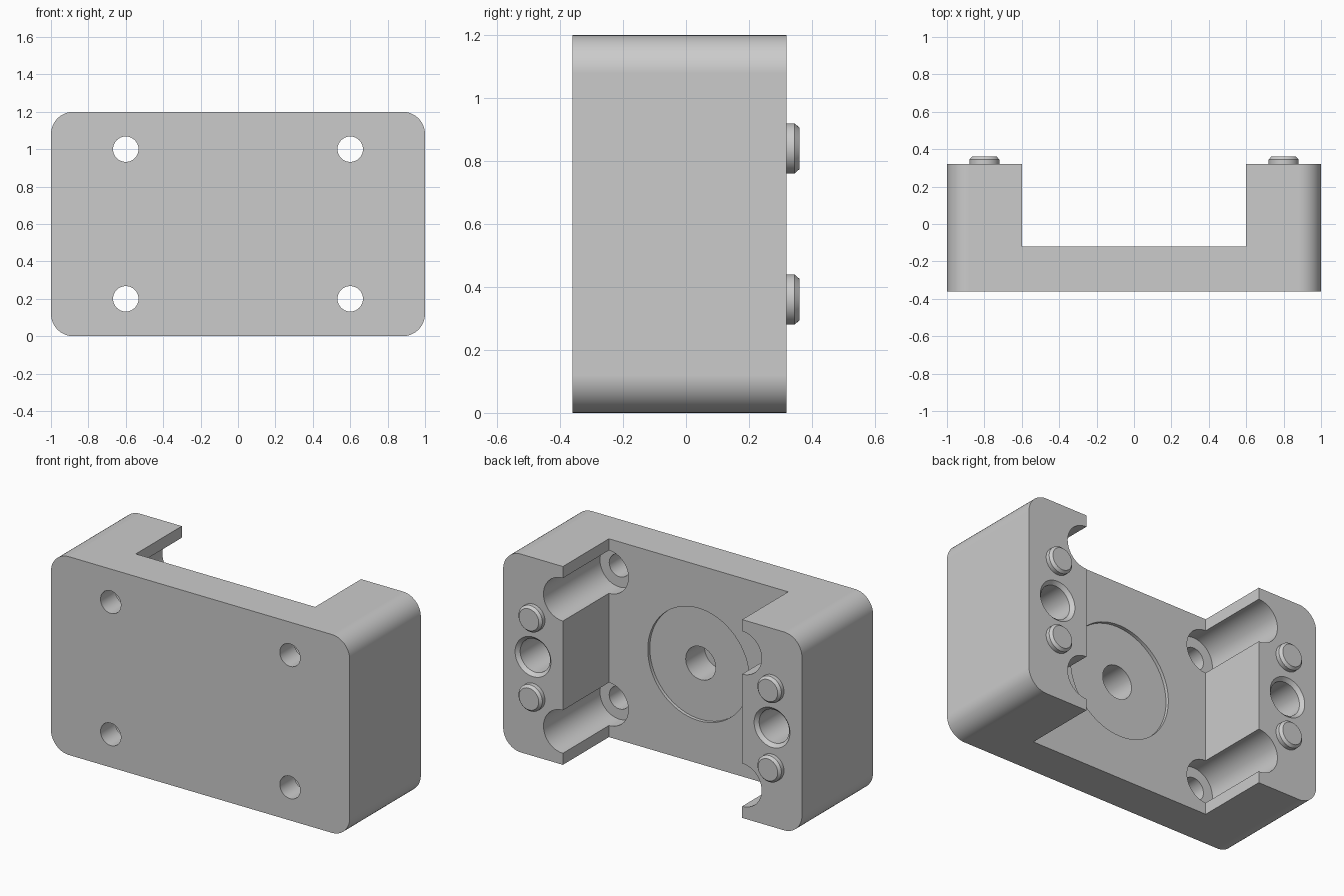
import bpy, bmesh, math
from mathutils import Vector

if "Cube" in bpy.data.objects:
    bpy.data.objects.remove(bpy.data.objects["Cube"], do_unlink=True)

grey = bpy.data.materials.new("light_grey")
grey.use_nodes = True
grey.diffuse_color = (0.6, 0.6, 0.6, 1)
grey.node_tree.nodes["Principled BSDF"].inputs["Base Color"].default_value = (0.6, 0.6, 0.6, 1)

FRONT, BACK, FLOOR = -0.36, 0.32, -0.12   # depth of outer faces and channel floor


def make_object(name, bm):
    bmesh.ops.recalc_face_normals(bm, faces=bm.faces)
    mesh = bpy.data.meshes.new(name)
    bm.to_mesh(mesh)
    bm.free()
    mesh.materials.append(grey)
    obj = bpy.data.objects.new(name, mesh)
    bpy.context.collection.objects.link(obj)
    return obj


def box(name, lo, hi, corner=0):
    """Box between two corners; optional rounding of the edges along y."""
    bm = bmesh.new()
    bmesh.ops.create_cube(bm, size=1)
    lo, hi = Vector(lo), Vector(hi)
    for v in bm.verts:
        v.co = (lo + hi) / 2 + v.co * (hi - lo)
    if corner:
        edges = [e for e in bm.edges if abs(e.verts[0].co.y - e.verts[1].co.y) > 0.1]
        bmesh.ops.bevel(bm, geom=edges, offset=corner, offset_type='OFFSET',
                        segments=12, profile=0.5, affect='EDGES')
    return make_object(name, bm)


def turned(name, x, z, profile, sides=64):
    """Solid of revolution about the y direction; profile is (radius, y) pairs."""
    bm = bmesh.new()
    rings = []
    for r, y in profile:
        rings.append([bm.verts.new((x + r * math.cos(2 * math.pi * i / sides), y,
                                    z + r * math.sin(2 * math.pi * i / sides)))
                      for i in range(sides)])
    for a, b in zip(rings, rings[1:]):
        for i in range(sides):
            j = (i + 1) % sides
            bm.faces.new((a[i], a[j], b[j], b[i]))
    bm.faces.new(rings[0])
    bm.faces.new(rings[-1])
    return make_object(name, bm)


def cut(target, cutter):
    bpy.context.view_layer.objects.active = target
    mod = target.modifiers.new("cut", 'BOOLEAN')
    mod.operation, mod.solver, mod.object = 'DIFFERENCE', 'EXACT', cutter
    bpy.ops.object.modifier_apply(modifier=mod.name)
    bpy.data.objects.remove(cutter, do_unlink=True)


def smooth(obj):
    bpy.ops.object.select_all(action='DESELECT')
    obj.select_set(True)
    bpy.context.view_layer.objects.active = obj
    bpy.ops.object.shade_smooth_by_angle(angle=math.radians(30))
    mod = obj.modifiers.new("flat_faces", 'WEIGHTED_NORMAL')
    mod.keep_sharp = True


# Rounded block with a full-height channel in the back
body = box("bracket_body", (-1, FRONT, 0), (1, BACK, 1.2), corner=0.12)
cut(body, box("channel_cutter", (-0.6, FLOOR, -0.2), (0.6, 0.6, 1.4)))

# Shallow round recess with a blind centre hole
cut(body, turned("recess_cutter", 0, 0.6,
                 [(0.1, -0.32), (0.1, FLOOR - 0.02), (0.34, FLOOR - 0.02), (0.34, 0)]))

for side in (-1, 1):
    # Screw holes with deep counterbores running along the pillar edges
    for z in (0.2, 1.0):
        cut(body, turned("screw_cutter", side * 0.6, z,
                         [(0.068, -0.5), (0.068, -0.22), (0.13, -0.22), (0.13, 0.5)]))
    # Chamfered socket in each pillar end
    cut(body, turned("socket_cutter", side * 0.8, 0.6,
                     [(0.1, -0.1), (0.1, BACK - 0.02), (0.12, BACK), (0.12, 0.5)]))
smooth(body)

# Chamfered locating pins on the pillar ends
for side, label in ((-1, "right"), (1, "left")):
    for z, level in ((0.36, "lower"), (0.84, "upper")):
        smooth(turned(f"{level}_{label}_pin", side * 0.8, z,
                      [(0.08, BACK - 0.01), (0.08, 0.345), (0.066, 0.36)]))
